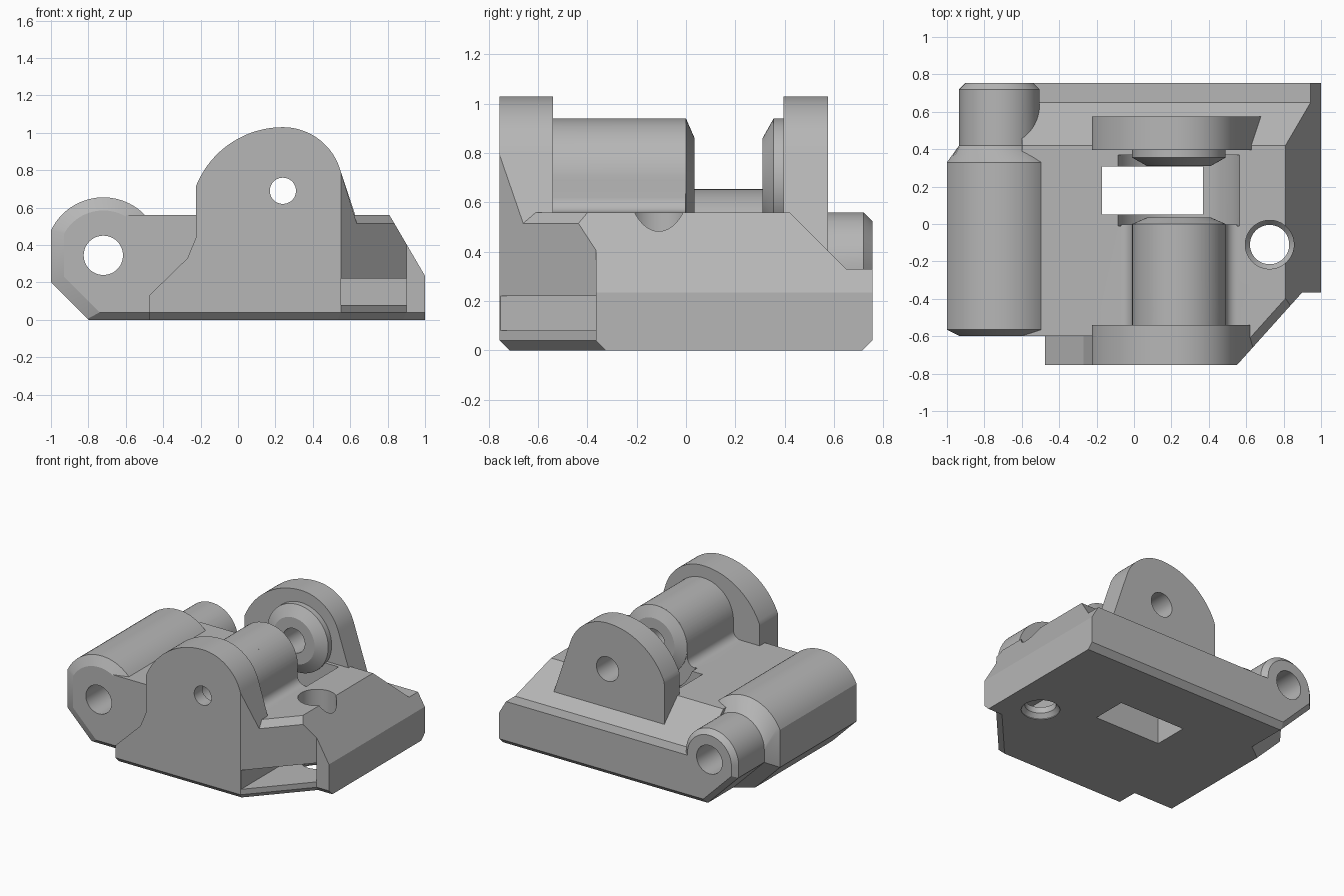
import bpy, bmesh, math
from math import cos, sin, radians

cube = bpy.data.objects.get("Cube")
if cube:
    bpy.data.objects.remove(cube, do_unlink=True)

grey = bpy.data.materials.new("plain grey")
grey.use_nodes = True
COLOUR = (0.47, 0.47, 0.47, 1)
grey.diffuse_color = COLOUR
for node in grey.node_tree.nodes:
    if node.type == 'BSDF_PRINCIPLED':
        node.inputs["Base Color"].default_value = COLOUR


def loft(name, axis, sections):
    """Solid through matching 2D outlines placed at positions along an axis."""
    place = {'x': lambda t, a, b: (t, a, b),
             'y': lambda t, a, b: (a, t, b),
             'z': lambda t, a, b: (a, b, t)}[axis]
    bm = bmesh.new()
    rings = [[bm.verts.new(place(t, a, b)) for a, b in pts] for t, pts in sections]
    bm.faces.new(rings[0])
    bm.faces.new(rings[-1])
    n = len(rings[0])
    for low, high in zip(rings, rings[1:]):
        for i in range(n):
            j = (i + 1) % n
            bm.faces.new((low[i], low[j], high[j], high[i]))
    bmesh.ops.recalc_face_normals(bm, faces=bm.faces)
    mesh = bpy.data.meshes.new(name)
    bm.to_mesh(mesh)
    bm.free()
    mesh.materials.append(grey)
    obj = bpy.data.objects.new(name, mesh)
    bpy.context.collection.objects.link(obj)
    return obj


def prism(name, axis, lo, hi, pts):
    return loft(name, axis, [(lo, pts), (hi, pts)])


def arc(cx, cy, r, start, end, n=24):
    return [(cx + r * cos(radians(start + (end - start) * i / n)),
             cy + r * sin(radians(start + (end - start) * i / n))) for i in range(n + 1)]


def circle(cx, cy, r, n=64):
    return arc(cx, cy, r, 0, 360, n)[:-1]


def rect(x0, y0, x1, y1):
    return [(x0, y0), (x1, y0), (x1, y1), (x0, y1)]


def combine(target, other, operation):
    mod = target.modifiers.new("combine", 'BOOLEAN')
    mod.operation, mod.solver, mod.object = operation, 'EXACT', other
    bpy.context.view_layer.objects.active = target
    bpy.ops.object.modifier_apply(modifier=mod.name)
    bpy.data.objects.remove(other, do_unlink=True)


def join(target, other):
    combine(target, other, 'UNION')


def cut(target, other):
    combine(target, other, 'DIFFERENCE')


def corner(o):
    """Outline outside the slanted front corner, moved inward by o."""
    return [(0.416 - 0.744 * o, -0.904 + 0.668 * o), (0.9 - 0.446 * o, -0.365 + o),
            (1.2, -0.365 + o), (1.2, -1.2), (0.416 - 0.744 * o, -1.2)]


# Base block with sloped right side, rear slope and slanted corner
def block_outline(left):
    return [(left, 0), (1, 0), (1, 0.235), (0.81, 0.56), (left, 0.56)]


body = prism("hinge_bracket", 'y', -0.6, 0.755, block_outline(-0.6))
join(body, prism("front_block", 'y', -0.72, 0.5, block_outline(-0.2)))
cut(body, prism("rear_slope", 'x', -1.2, 1.2,
                [(0.33, 0.65), (0.65, 0.33), (0.85, 0.33), (0.85, 0.65)]))
cut(body, loft("corner_cut", 'z', [(-0.1, corner(0.14)), (0.04, corner(0)),
                                   (0.515, corner(0)), (0.7, corner(0.185))]))


# Side barrel, stepped down at the rear
def barrel_outline(r, w, c):
    cx, cz = -0.72, 0.345
    end = math.degrees(math.acos(-w / r))
    wall = cx - w
    return arc(cx, cz, r, 0, end, 32) + [(wall, c - wall), (c, 0), (cx + r, 0)]


main = barrel_outline(0.31, 0.28, -0.8)
small = barrel_outline(0.215, 0.215, -0.68)
join(body, loft("side_barrel", 'y', [
    (-0.6, barrel_outline(0.24, 0.21, -0.7)), (-0.565, main), (0.33, main),
    (0.42, small), (0.72, small), (0.755, barrel_outline(0.18, 0.18, -0.63))]))

# Round pocket between the pivot bosses
PX, PZ = 0.24, 0.69
cut(body, prism("pocket", 'y', -0.01, 0.37, circle(PX, PZ, 0.35)))

# Pivot lugs
lug_top = arc(PX, 0.71, 0.32, 17, 90) + arc(PX, 0.53, 0.5, 90, 158)[1:] + [(-0.225, 0.7)]
front_lug = prism("front_lug", 'y', -0.755, -0.54,
                  [(0.64, 0), (0.64, 0.5)] + lug_top +
                  [(-0.225, 0.44), (-0.27, 0.33), (-0.475, 0.13), (-0.475, 0)])
cut(front_lug, loft("lug_corner_cut", 'z', [(-0.1, corner(0.14)), (0.04, corner(0)),
                                            (1.2, corner(0))]))
join(body, front_lug)
join(body, prism("rear_lug", 'y', 0.395, 0.575,
                 [(0.71, 0.31)] + lug_top + [(-0.225, 0.31)]))

# Pivot sleeve blending into the base, with chamfered bosses
join(body, prism("pivot_sleeve", 'y', -0.6, -0.003,
                 arc(PX, PZ, 0.25, 0, 180, 40) + arc(PX - 0.31, 0.62, 0.06, 0, -90, 8)
                 + [(PX - 0.31, 0.45), (PX + 0.31, 0.45)]
                 + arc(PX + 0.31, 0.62, 0.06, -90, -180, 8)))
wide, narrow = circle(PX, PZ, 0.25), circle(PX, PZ, 0.17)
join(body, loft("front_boss", 'y', [(-0.3, wide), (0, wide), (0.035, narrow)]))
join(body, loft("rear_boss", 'y', [(0.31, narrow), (0.355, wide), (0.45, wide)]))

# Bottom edge chamfers
for lo, hi, y, s in ((-1.2, 1.2, -0.755, 1), (-1.2, -0.476, -0.6, 1), (-1.2, 1.2, 0.755, -1)):
    cut(body, prism("edge_chamfer", 'x', lo, hi,
                    [(y - s * 0.01, 0.05), (y + s * 0.05, -0.01), (y - s * 0.01, -0.01)]))

# Window, corner slot and holes
cut(body, prism("window", 'z', -0.1, 0.6, rect(-0.17, 0.05, 0.37, 0.308)))
cut(body, prism("corner_slot", 'z', 0.08, 0.22, rect(0.552, -0.9, 0.9, 0.01)))
cut(body, prism("barrel_hole", 'y', -1, 1, circle(-0.72, 0.345, 0.105)))
cut(body, prism("pivot_hole", 'y', -1, 1, circle(PX, PZ, 0.07)))
cut(body, prism("pivot_bore", 'y', -0.66, 1, circle(PX, PZ, 0.09)))
ring = circle(0.725, -0.11, 0.13)
bore = circle(0.725, -0.11, 0.105)
cut(body, loft("screw_hole", 'z', [(-0.05, ring), (0.005, ring), (0.035, bore),
                                   (0.3, bore), (0.33, ring), (0.8, ring)]))

# Smooth rounds, sharp edges
bpy.ops.object.select_all(action='DESELECT')
body.select_set(True)
bpy.context.view_layer.objects.active = body
bpy.ops.object.shade_smooth_by_angle(angle=radians(20))
